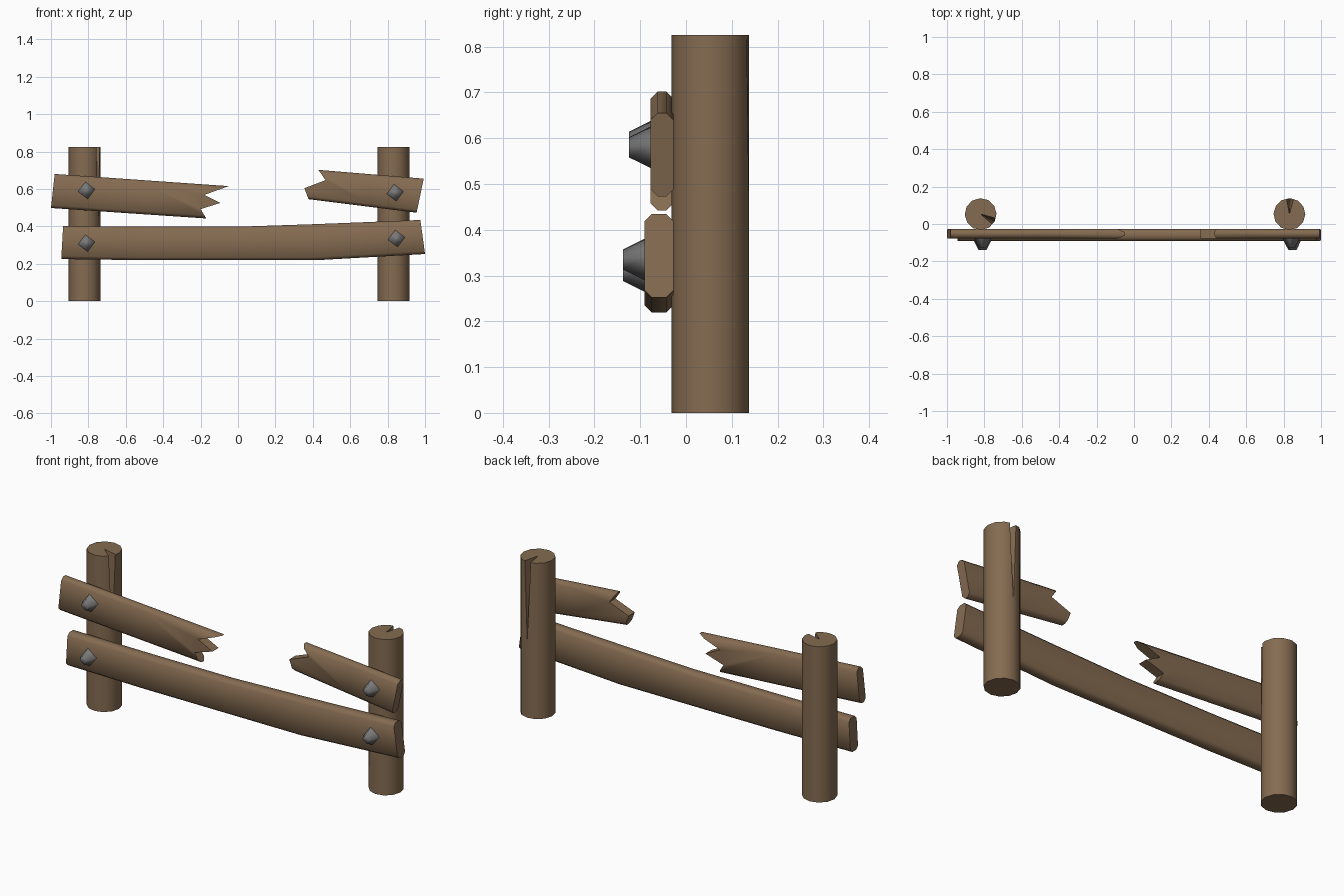
import bpy, bmesh, math
from mathutils import Vector, Matrix

if "Cube" in bpy.data.objects:
    bpy.data.objects.remove(bpy.data.objects["Cube"])


def material(name, rgb):
    m = bpy.data.materials.new(name)
    m.diffuse_color = (*rgb, 1)
    m.use_nodes = True
    m.node_tree.nodes["Principled BSDF"].inputs["Base Color"].default_value = m.diffuse_color
    return m


WOOD = material("brown wood", (0.235, 0.148, 0.082))
IRON = material("grey iron", (0.19, 0.19, 0.19))


def finish(bm, name, mat, angle):
    bmesh.ops.recalc_face_normals(bm, faces=bm.faces)
    me = bpy.data.meshes.new(name)
    bm.to_mesh(me)
    bm.free()
    me.materials.append(mat)
    ob = bpy.data.objects.new(name, me)
    bpy.context.collection.objects.link(ob)
    bpy.ops.object.select_all(action='DESELECT')
    ob.select_set(True)
    bpy.context.view_layer.objects.active = ob
    bpy.ops.object.shade_smooth_by_angle(angle=math.radians(angle))
    return ob


def post(name, x, y, crack_deg, r=0.085, h=0.825, crack_z=0.41, n=12):
    """Round post with a wedge-shaped crack running down from its top."""
    bm = bmesh.new()
    a0 = math.radians(crack_deg)
    ring = [Vector((x + r * math.cos(a0 + math.tau * i / n),
                    y + r * math.sin(a0 + math.tau * i / n), 0)) for i in range(n)]
    up = Vector((0, 0, h))
    low = [bm.verts.new(p) for p in ring]
    top = [None] + [bm.verts.new(p + up) for p in ring[1:]]
    # crack: two rim corners, the heart of the post and the lower tip
    lip_a = bm.verts.new(ring[0].lerp(ring[1], 0.42) + up)
    lip_b = bm.verts.new(ring[0].lerp(ring[-1], 0.42) + up)
    heart = bm.verts.new((x, y, h))
    tip = bm.verts.new(ring[0] + Vector((0, 0, crack_z)))
    for i in range(1, n - 1):
        bm.faces.new((low[i], low[i + 1], top[i + 1], top[i]))
    bm.faces.new((low[0], low[1], top[1], lip_a, tip))
    bm.faces.new((low[-1], low[0], tip, lip_b, top[-1]))
    bm.faces.new((lip_a, heart, tip))
    bm.faces.new((lip_b, tip, heart))
    bm.faces.new([lip_a] + top[1:] + [lip_b, heart])
    bm.faces.new(low[::-1])
    return finish(bm, name, WOOD, 50)


def rail(name, outline, front, back=-0.027, cuts=()):
    """Plank from a front outline (x, z), with chamfered long edges."""
    bm = bmesh.new()
    face = bm.faces.new([bm.verts.new((x, front, z)) for x, z in outline])
    ext = bmesh.ops.extrude_face_region(bm, geom=[face])
    for v in ext["geom"]:
        if isinstance(v, bmesh.types.BMVert):
            v.co.y = back
    bmesh.ops.recalc_face_normals(bm, faces=bm.faces)
    long_edges = [e for e in bm.edges if abs(e.verts[0].co.x - e.verts[1].co.x) > 0.3]
    bmesh.ops.bevel(bm, geom=long_edges, offset=0.016, segments=1,
                    affect='EDGES', clamp_overlap=True)
    for x in cuts:
        bmesh.ops.bisect_plane(bm, geom=bm.verts[:] + bm.edges[:] + bm.faces[:],
                               dist=0.002, plane_co=(x, 0, 0), plane_no=(1, 0, 0))
    return finish(bm, name, WOOD, 50)


def bolt(name, x, z, front):
    """Four-sided tapered bolt head."""
    bm = bmesh.new()
    turn = Matrix.Rotation(math.radians(90), 4, 'X') @ Matrix.Rotation(math.radians(8), 4, 'Z')
    bmesh.ops.create_cone(bm, cap_ends=True, segments=4, radius1=0.047, radius2=0.022,
                          depth=0.05, matrix=Matrix.Translation((x, front - 0.022, z)) @ turn)
    return finish(bm, name, IRON, 85)


# posts
post("left_post", -0.82, 0.053, -28)
post("right_post", 0.831, 0.053, 88)

# bent lower rail
rail("lower_rail", [(-0.945, 0.225), (-0.5, 0.219), (0, 0.219), (0.42, 0.219), (1.0, 0.252),
                    (0.975, 0.434), (0.42, 0.412), (0, 0.398), (-0.5, 0.398), (-0.935, 0.402)],
     -0.091, cuts=(-0.5, 0, 0.42))

# snapped upper rail, two splintered pieces
rail("upper_rail_left", [(-1.0, 0.498), (-0.17, 0.442), (-0.20, 0.492), (-0.095, 0.525),
                         (-0.18, 0.568), (-0.05, 0.615), (-0.98, 0.68)], -0.078, cuts=(-0.5,))
rail("upper_rail_right", [(0.377, 0.545), (0.955, 0.473), (0.993, 0.655), (0.43, 0.702),
                          (0.468, 0.647), (0.355, 0.604)], -0.078, cuts=(0.7,))

# bolts
for name, x, z, front in (("upper_left_bolt", -0.81, 0.592, -0.078),
                          ("upper_right_bolt", 0.84, 0.58, -0.078),
                          ("lower_left_bolt", -0.81, 0.31, -0.091),
                          ("lower_right_bolt", 0.847, 0.335, -0.091)):
    bolt(name, x, z, front)
